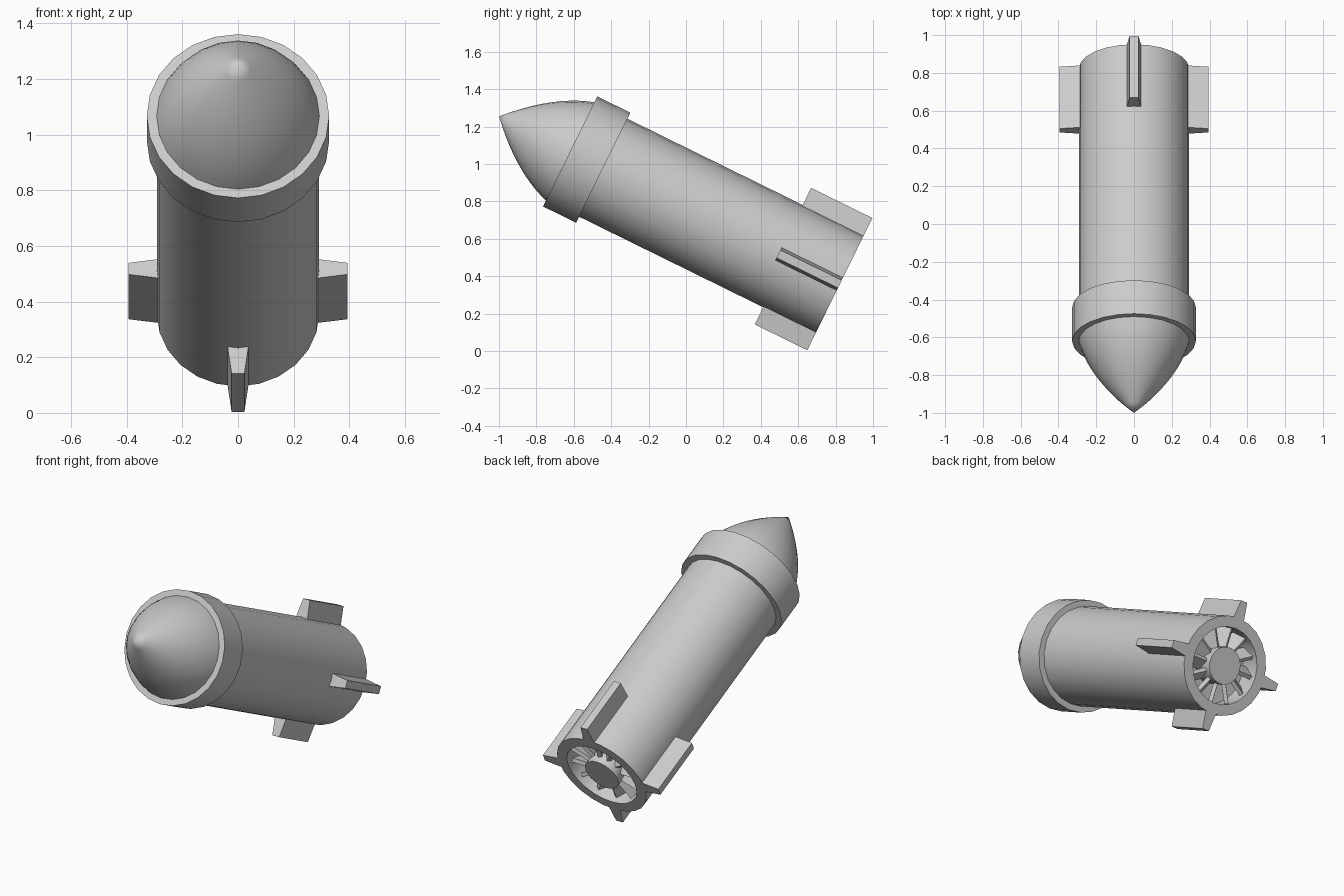
import bpy, bmesh, math
from mathutils import Matrix

if "Cube" in bpy.data.objects:
    bpy.data.objects.remove(bpy.data.objects["Cube"])

SIDES = 24
# Local +z runs from tail to nose, local +y is the upper fin
PLACE = Matrix.Translation((0, 0.8225, 0.3575)) @ Matrix.Rotation(math.radians(63.8), 4, "X")

grey = bpy.data.materials.new("plain grey")
grey.use_nodes = True
grey.diffuse_color = (0.6, 0.6, 0.6, 1)
grey.node_tree.nodes["Principled BSDF"].inputs["Base Color"].default_value = (0.6, 0.6, 0.6, 1)


def finish(name, bm, smooth=True):
    bmesh.ops.remove_doubles(bm, verts=bm.verts, dist=1e-5)
    bmesh.ops.recalc_face_normals(bm, faces=bm.faces)
    mesh = bpy.data.meshes.new(name)
    bm.to_mesh(mesh)
    bm.free()
    mesh.materials.append(grey)
    obj = bpy.data.objects.new(name, mesh)
    obj.matrix_world = PLACE
    bpy.context.collection.objects.link(obj)
    if smooth:
        bpy.ops.object.select_all(action="DESELECT")
        obj.select_set(True)
        bpy.context.view_layer.objects.active = obj
        bpy.ops.object.shade_smooth_by_angle(angle=math.radians(35))


def lathe(name, profile):
    """Revolve (radius, height) points about the long axis."""
    bm = bmesh.new()
    verts = [bm.verts.new((0, r, z)) for r, z in profile]
    edges = [bm.edges.new(pair) for pair in zip(verts, verts[1:])]
    bmesh.ops.spin(bm, geom=verts + edges, cent=(0, 0, 0), axis=(0, 0, 1),
                   angle=math.tau, steps=SIDES, use_merge=True)
    finish(name, bm)


def block(bm, inner, outer, half_in, half_out, length, turn):
    """Tapered radial block, wide at the inner end, spun to a given angle."""
    verts = [bm.verts.new((side * half, r, z))
             for z in (0, length)
             for side, r, half in ((-1, inner, half_in), (1, inner, half_in),
                                   (1, outer, half_out), (-1, outer, half_out))]
    for ids in ((0, 1, 2, 3), (4, 5, 6, 7), (0, 1, 5, 4), (1, 2, 6, 5), (2, 3, 7, 6), (3, 0, 4, 7)):
        bm.faces.new([verts[i] for i in ids])
    bmesh.ops.transform(bm, matrix=turn, verts=verts)


# Tube with a recessed tail
lathe("body", [(0, 0.14), (0.228, 0.14), (0.228, 0), (0.292, 0), (0.292, 1.45)])

# Raised band below the nose
lathe("collar", [(0.28, 1.41), (0.328, 1.41), (0.328, 1.607), (0.28, 1.607)])

# Pointed ogive nose
steps = [i / 10 for i in range(11)]
lathe("nose_cone", [(0.295 * (1 - t) + 0.17 * t * (1 - t), 1.6 + 0.431 * t) for t in steps])

# Four tapered tail fins, the lower one shorter
for name, angle, length in (("upper_fin", 0, 0.365), ("left_fin", -90, 0.365),
                            ("lower_fin", 180, 0.313), ("right_fin", 90, 0.365)):
    bm = bmesh.new()
    block(bm, 0.27, 0.394, 0.04, 0.023, length, Matrix.Rotation(math.radians(angle), 4, "Z"))
    finish(name, bm, smooth=False)

# Turbine in the tail
lathe("turbine_hub", [(0, 0), (0.11, 0), (0.11, 0.14)])
bm = bmesh.new()
for i in range(12):
    turn = (Matrix.Rotation(math.tau * i / 12, 4, "Z") @ Matrix.Translation((0, 0, 0.04))
            @ Matrix.Rotation(math.radians(35), 4, "Y"))
    block(bm, 0.1, 0.226, 0.012, 0.012, 0.09, turn)
finish("turbine_blades", bm, smooth=False)
